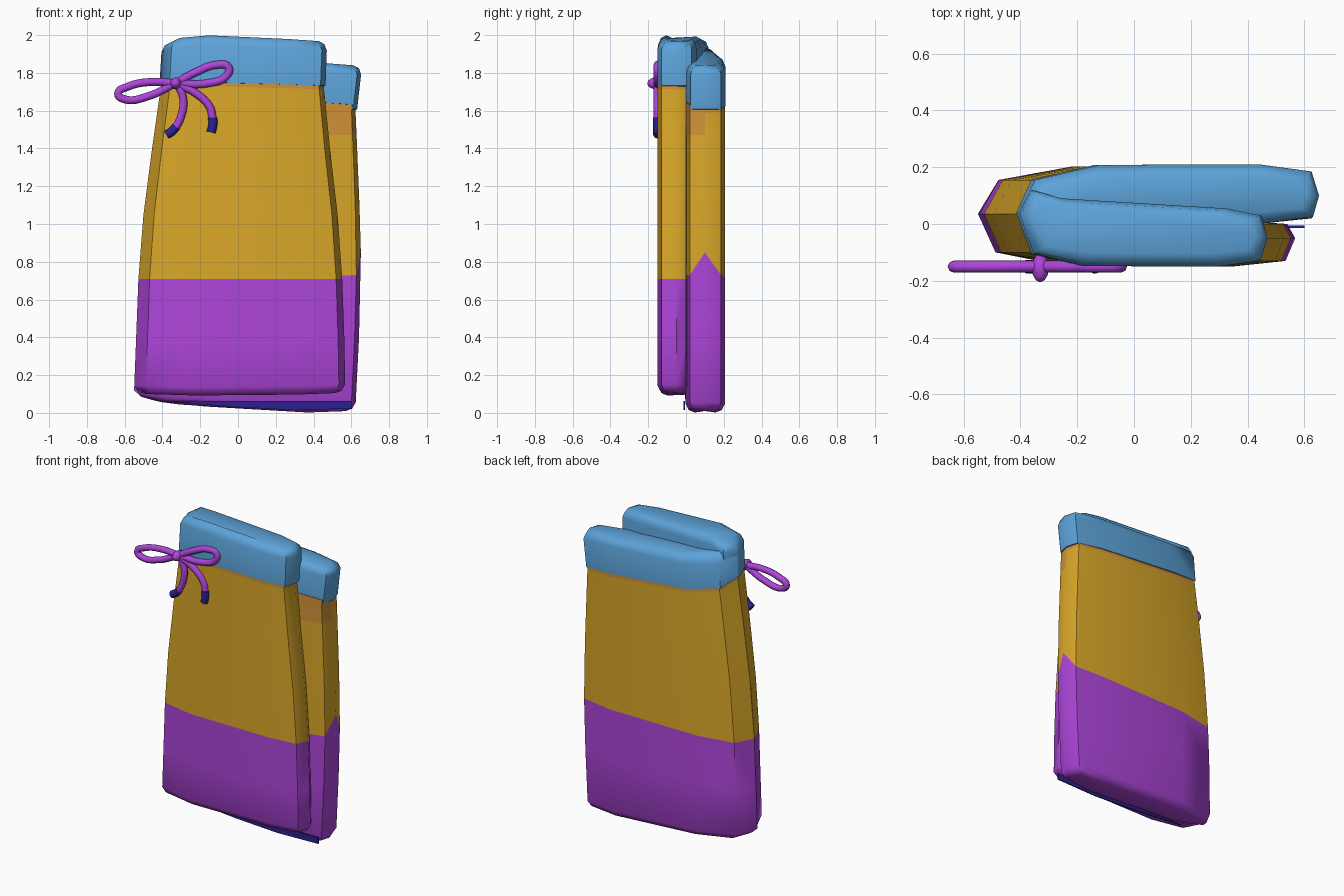
import bpy, bmesh, math
from mathutils import Vector

if "Cube" in bpy.data.objects:
    bpy.data.objects.remove(bpy.data.objects["Cube"])


def material(name, rgb):
    m = bpy.data.materials.new(name)
    m.diffuse_color = (*rgb, 1)
    m.use_nodes = True
    m.node_tree.nodes["Principled BSDF"].inputs["Base Color"].default_value = m.diffuse_color
    return m


BLUE = material("blue_waistband", (0.11, 0.37, 0.70))
GOLD = material("gold_cloth", (0.70, 0.39, 0.022))
PURPLE = material("purple_cloth", (0.42, 0.06, 0.70))
NAVY = material("navy_trim", (0.025, 0.015, 0.28))
ORANGE = material("orange_seam", (0.64, 0.29, 0.04))


def interp(table, v):
    """Piecewise linear lookup in [(key, value), ...]."""
    if v <= table[0][0]:
        return table[0][1]
    for (a, p), (b, q) in zip(table, table[1:]):
        if v <= b:
            return p + (q - p) * (v - a) / (b - a)
    return table[-1][1]


def finish(ob, angle=50):
    bpy.ops.object.select_all(action='DESELECT')
    ob.select_set(True)
    bpy.context.view_layer.objects.active = ob
    bpy.ops.object.shade_smooth_by_angle(angle=math.radians(angle))


def loft(name, section, left, right, rows, mats, rule):
    """Stack a flat (u, y) section; each row is (z table over u, inset)."""
    bm = bmesh.new()
    ys = [p[1] for p in section]
    cy, hy = (min(ys) + max(ys)) / 2, (max(ys) - min(ys)) / 2
    rings = []
    for ztab, d in rows:
        ring = []
        for u, y in section:
            z = interp(ztab, u) if isinstance(ztab, list) else ztab
            l, r = interp(left, z), interp(right, z)
            cx, hx = (l + r) / 2, (r - l) / 2
            x = cx + (u * 2 - 1) * (hx - d)
            ring.append(bm.verts.new((x, cy + (y - cy) * (1 - d / hy), z)))
        rings.append(ring)
    n = len(section)
    for i, (a, b) in enumerate(zip(rings, rings[1:])):
        for j in range(n):
            k = (j + 1) % n
            f = bm.faces.new((a[j], a[k], b[k], b[j]))
            f.material_index = rule(i, j)
    bm.faces.new(rings[0]).material_index = rule(0, 0)
    bm.faces.new(rings[-1]).material_index = rule(len(rows) - 2, 0)
    bmesh.ops.recalc_face_normals(bm, faces=bm.faces)
    me = bpy.data.meshes.new(name)
    bm.to_mesh(me)
    bm.free()
    for m in mats:
        me.materials.append(m)
    ob = bpy.data.objects.new(name, me)
    bpy.context.collection.objects.link(ob)
    finish(ob)
    return ob


def raised(tab, dz):
    return [(u, z + dz) for u, z in tab]


# Side outlines shared by the two folded halves
LEFT = [(0.0, -0.49), (0.06, -0.52), (0.12, -0.55), (0.9, -0.52), (1.4, -0.455), (1.75, -0.405), (2.0, -0.39)]
RIGHT_F = [(0.1, 0.565), (0.2, 0.57), (0.9, 0.545), (1.4, 0.487), (1.72, 0.455), (2.0, 0.465)]
RIGHT_B = [(0.0, 0.62), (0.3, 0.638), (0.8, 0.652), (1.2, 0.64), (1.6, 0.622), (1.83, 0.648)]

# Front leg
front_sec = [(0, 0.035), (0.055, -0.10), (0.26, -0.145), (0.8, -0.15), (0.97, -0.13),
             (1, -0.05), (0.975, 0.0), (0.83, 0.012), (0.15, 0.04)]
fb = [(0, 0.10), (0.5, 0.085), (1, 0.105)]
fw = [(0, 1.75), (1, 1.725)]
loft("front_leg", front_sec, LEFT, RIGHT_F,
     [(fb, 0.05), (raised(fb, 0.012), 0.018), (raised(fb, 0.045), 0), (0.4, 0), (0.71, 0), (1.05, 0),
      (1.4, 0), (raised(fw, -0.012), 0), (raised(fw, 0.03), 0)],
     [PURPLE, GOLD, ORANGE], lambda i, j: 0 if i < 4 else (1 if i < 7 else 2))

# Back leg, with the purple edge peaking at the outer end
back_sec = [(0, 0.035), (0.055, 0.155), (0.27, 0.202), (0.8, 0.206), (0.975, 0.185),
            (1, 0.1), (0.98, 0.02), (0.8, -0.002), (0.15, -0.005)]
bb = [(0, 0.075), (0.08, 0.05), (0.5, 0.015), (0.85, 0.0), (1, 0.01)]
bw = [(0, 1.75), (0.06, 1.70), (0.3, 1.655), (0.8, 1.615), (1, 1.6)]
loft("back_leg", back_sec, LEFT, RIGHT_B,
     [(bb, 0.05), (raised(bb, 0.012), 0.018), (raised(bb, 0.045), 0), (0.4, 0),
      ([(0, 0.71), (0.9, 0.72), (0.98, 0.73), (1, 0.85)], 0), (1.1, 0), (1.47, 0),
      (raised(bw, -0.012), 0), (raised(bw, 0.03), 0)],
     [PURPLE, GOLD, ORANGE],
     lambda i, j: 0 if i < 4 else (2 if i > 6 or (i == 6 and 5 <= j <= 6) else 1))


# Waistband halves
def band(name, sec, right, low, top):
    left = [(z, x - 0.01) for z, x in LEFT]
    right = [(z, x + 0.008) for z, x in right]
    loft(name, sec, left, right,
         [(low, 0.02), (raised(low, 0.008), 0), (raised(top, -0.05), 0),
          (raised(top, -0.015), 0.015), (top, 0.045)],
         [BLUE], lambda i, j: 0)


band("front_waistband",
     [(0, 0.04), (0.06, -0.105), (0.26, -0.148), (0.8, -0.15), (0.97, -0.13), (1, -0.05),
      (0.975, 0.03), (0.83, 0.055), (0.17, 0.09), (0.05, 0.12)],
     RIGHT_F, fw, [(0, 1.96), (0.06, 1.985), (0.28, 2.0), (0.6, 1.99), (1, 1.968)])
band("back_waistband",
     [(0, 0.04), (0.055, 0.155), (0.27, 0.208), (0.8, 0.21), (0.975, 0.185), (1, 0.1),
      (0.98, 0.025), (0.8, 0.0), (0.15, -0.01)],
     RIGHT_B, bw, [(0, 1.95), (0.06, 1.92), (0.27, 1.885), (0.8, 1.855), (1, 1.84)])

# Navy lining strip showing at the lower hem
bm = bmesh.new()
strip = [(-0.38, 0.062), (0.6, 0.062), (0.6, 0.022), (0.3, 0.015), (0.0, 0.03)]
bm.faces.new([bm.verts.new((x, -0.014, z)) for x, z in strip])
ext = bmesh.ops.extrude_face_region(bm, geom=bm.faces[:])
for v in ext["geom"]:
    if isinstance(v, bmesh.types.BMVert):
        v.co.y += 0.009
bmesh.ops.recalc_face_normals(bm, faces=bm.faces)
me = bpy.data.meshes.new("hem_lining")
bm.to_mesh(me)
bm.free()
me.materials.append(NAVY)
bpy.context.collection.objects.link(bpy.data.objects.new("hem_lining", me))


# Drawstring bow
def cord(name, pts, mat, radius=0.021):
    cu = bpy.data.curves.new(name, 'CURVE')
    cu.dimensions = '3D'
    cu.bevel_depth, cu.bevel_resolution, cu.resolution_u = radius, 2, 6
    cu.use_fill_caps = True
    sp = cu.splines.new('BEZIER')
    sp.bezier_points.add(len(pts) - 1)
    for bp, (x, z) in zip(sp.bezier_points, pts):
        bp.co = (x, -0.15, z)
        bp.handle_left_type = bp.handle_right_type = 'AUTO'
    cu.materials.append(mat)
    bpy.context.collection.objects.link(bpy.data.objects.new(name, cu))


cord("bow_loop_right", [(-0.33, 1.745), (-0.22, 1.805), (-0.11, 1.843), (-0.05, 1.83), (-0.06, 1.785),
                        (-0.16, 1.745), (-0.33, 1.745)], PURPLE)
cord("bow_loop_left", [(-0.33, 1.745), (-0.46, 1.752), (-0.58, 1.728), (-0.635, 1.69), (-0.60, 1.66),
                       (-0.48, 1.675), (-0.33, 1.745)], PURPLE)
cord("bow_tail_left", [(-0.32, 1.74), (-0.29, 1.66), (-0.305, 1.56), (-0.33, 1.51)], PURPLE)
cord("bow_tail_right", [(-0.32, 1.74), (-0.22, 1.69), (-0.15, 1.62), (-0.134, 1.56)], PURPLE)
cord("bow_tip_left", [(-0.328, 1.515), (-0.35, 1.49), (-0.38, 1.472)], NAVY, 0.024)
cord("bow_tip_right", [(-0.134, 1.565), (-0.134, 1.52), (-0.143, 1.485)], NAVY, 0.024)

bpy.ops.mesh.primitive_uv_sphere_add(segments=12, ring_count=8, radius=1, location=(-0.33, -0.155, 1.745))
knot = bpy.context.object
knot.name = "bow_knot"
knot.scale = (0.03, 0.05, 0.032)
knot.data.materials.append(PURPLE)
finish(knot)
